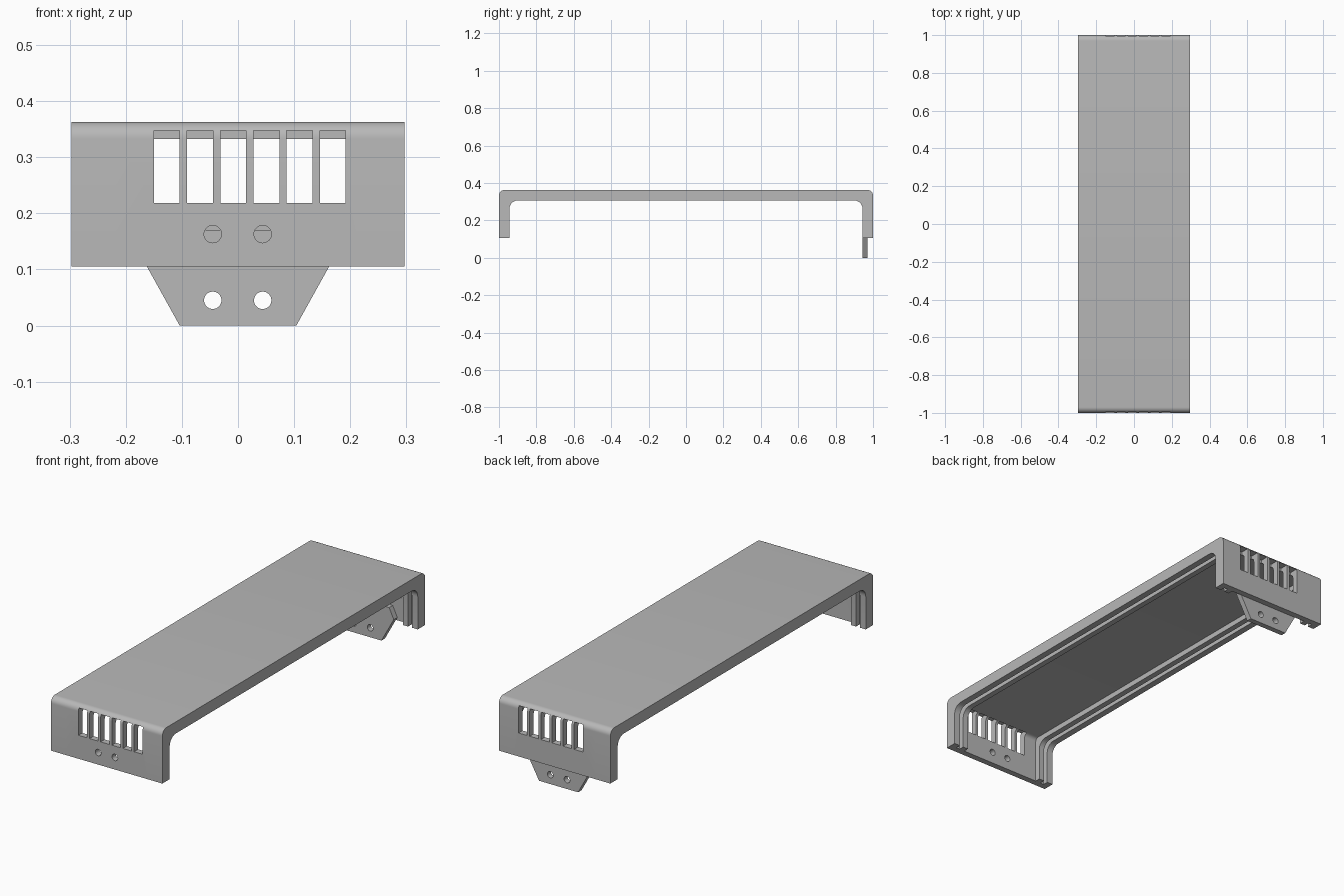
import bpy, bmesh, math

cube = bpy.data.objects.get("Cube")
if cube:
    bpy.data.objects.remove(cube, do_unlink=True)

TOP, BOTTOM = 0.363, 0.105
THICK, THIN = 0.056, 0.03

grey = bpy.data.materials.new("plain grey")
grey.use_nodes = True
grey.diffuse_color = (0.48, 0.48, 0.48, 1)
grey.node_tree.nodes["Principled BSDF"].inputs["Base Color"].default_value = grey.diffuse_color


def make_object(name, bm):
    bmesh.ops.recalc_face_normals(bm, faces=bm.faces)
    mesh = bpy.data.meshes.new(name)
    bm.to_mesh(mesh)
    bm.free()
    obj = bpy.data.objects.new(name, mesh)
    bpy.context.collection.objects.link(obj)
    mesh.materials.append(grey)
    return obj


def arch(inset, radius, steps=8):
    """Open arch in the yz plane with rounded upper corners."""
    y, z = 1 - inset, TOP - inset
    half = [(y, BOTTOM)]
    for i in range(steps + 1):
        a = math.pi / 2 * i / steps
        half.append((y - radius + radius * math.cos(a), z - radius + radius * math.sin(a)))
    return half + [(-py, pz) for py, pz in reversed(half)]


def add_box(bm, x0, x1, y0, y1, z0, z1):
    verts = bmesh.ops.create_cube(bm, size=1)["verts"]
    for v in verts:
        v.co.x = x1 if v.co.x > 0 else x0
        v.co.y = y1 if v.co.y > 0 else y0
        v.co.z = z1 if v.co.z > 0 else z0


def add_rod(bm, x, y0, y1, z, radius=0.0155):
    """Round cutter along y."""
    verts = bmesh.ops.create_cone(bm, cap_ends=True, segments=32, radius1=radius,
                                  radius2=radius, depth=y1 - y0)["verts"]
    for v in verts:
        cx, cy, cz = v.co
        v.co = (x + cx, (y0 + y1) / 2 + cz, z - cy)


def cut(obj, bm):
    cutter = make_object("cutter", bm)
    cutter.hide_render = True
    mod = obj.modifiers.new("openings", "BOOLEAN")
    mod.operation = "DIFFERENCE"
    mod.solver = "EXACT"
    mod.object = cutter
    bpy.context.view_layer.objects.active = obj
    bpy.ops.object.modifier_apply(modifier=mod.name)
    bpy.data.objects.remove(cutter, do_unlink=True)


def smooth(obj):
    bpy.ops.object.select_all(action="DESELECT")
    obj.select_set(True)
    bpy.context.view_layer.objects.active = obj
    bpy.ops.object.shade_smooth_by_angle(angle=math.radians(30))


# Cover: thin arch with thick edge rims and one inner rib along each side
half = [(0.297, THICK), (0.265, THICK), (0.265, THIN), (0.245, THIN),
        (0.245, THICK), (0.217, THICK), (0.217, THIN)]
stations = half + [(-x, t) for x, t in reversed(half)]
bm = bmesh.new()
rings = []
for x, t in stations:
    outline = arch(0, 0.03) + arch(t, 0.045 if t == THICK else 0.02)[::-1]
    rings.append([bm.verts.new((x, y, z)) for y, z in outline])
count = len(rings[0])
for a, b in zip(rings, rings[1:]):
    for i in range(count):
        j = (i + 1) % count
        bm.faces.new((a[i], a[j], b[j], b[i]))
for ring in (rings[0], rings[-1]):
    for i in range(count // 2 - 1):
        bm.faces.new((ring[i], ring[i + 1], ring[count - 2 - i], ring[count - 1 - i]))
bmesh.ops.remove_doubles(bm, verts=bm.verts, dist=1e-5)
bmesh.ops.dissolve_degenerate(bm, edges=bm.edges, dist=1e-5)
cover = make_object("cover", bm)

# Vent slots in both end walls, screw holes in the front wall
bm = bmesh.new()
for i in range(6):
    x = -0.15 + 0.0592 * i
    for y0, y1 in ((-1.1, -0.955), (0.955, 1.1)):
        add_box(bm, x, x + 0.046, y0, y1, 0.218, 0.348)
for x in (-0.045, 0.044):
    add_rod(bm, x, -1.1, -0.9, 0.163)
cut(cover, bm)
smooth(cover)

# Mounting tab inside the back wall
side = [(0.104, 0), (0.17, 0.119), (0.145, 0.17)]
bm = bmesh.new()
face = bm.faces.new([bm.verts.new((x, 0.943, z))
                     for x, z in side + [(-x, z) for x, z in reversed(side)]])
ext = bmesh.ops.extrude_face_region(bm, geom=[face])["geom"]
for v in ext:
    if isinstance(v, bmesh.types.BMVert):
        v.co.y = 0.97
tab = make_object("mounting_tab", bm)
bm = bmesh.new()
for x in (-0.045, 0.044):
    add_rod(bm, x, 0.9, 1.0, 0.045)
cut(tab, bm)
smooth(tab)
